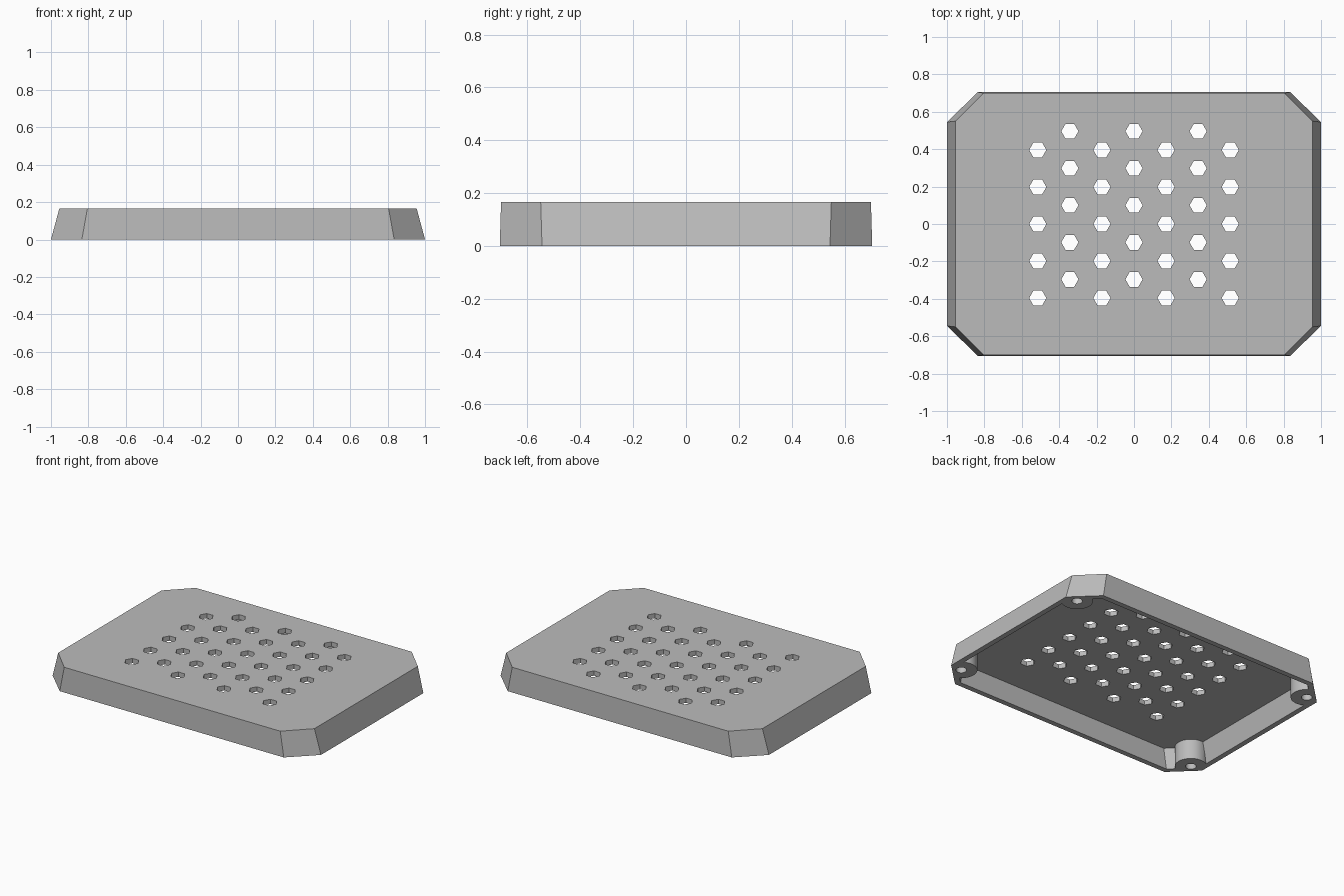
import bpy, bmesh, math
from mathutils import Matrix

if "Cube" in bpy.data.objects:
    bpy.data.objects.remove(bpy.data.objects["Cube"], do_unlink=True)

HEIGHT = 0.167
WALL = 0.035
PLATE = 0.032

grey = bpy.data.materials.new("plain_grey")
grey.use_nodes = True
grey.diffuse_color = (0.5, 0.5, 0.5, 1)
grey.node_tree.nodes["Principled BSDF"].inputs["Base Color"].default_value = (0.5, 0.5, 0.5, 1)


def finish(name, bm):
    bmesh.ops.recalc_face_normals(bm, faces=bm.faces)
    mesh = bpy.data.meshes.new(name)
    bm.to_mesh(mesh)
    bm.free()
    mesh.materials.append(grey)
    obj = bpy.data.objects.new(name, mesh)
    bpy.context.collection.objects.link(obj)
    return obj


def outline(z, inset):
    """Chamfered rectangle at height z, tapering towards the top."""
    k = z / HEIGHT
    slide = inset * math.tan(math.pi / 8)
    x, y = 1 - 0.045 * k - inset, 0.705 - 0.005 * k - inset
    cx, cy = 0.835 - 0.03 * k - slide, 0.545 + 0.005 * k - slide
    quarter = [(x, cy), (cx, y)]
    pts = quarter + [(-a, b) for a, b in reversed(quarter)]
    pts += [(-a, -b) for a, b in pts]
    return [(a, b, z) for a, b in pts]


def tapered_block(name, z0, z1, inset):
    bm = bmesh.new()
    low = [bm.verts.new(p) for p in outline(z0, inset)]
    high = [bm.verts.new(p) for p in outline(z1, inset)]
    bm.faces.new(low)
    bm.faces.new(high)
    n = len(low)
    for i in range(n):
        j = (i + 1) % n
        bm.faces.new((low[i], low[j], high[j], high[i]))
    return finish(name, bm)


def prisms(name, centres, radius, sides, z0, z1):
    bm = bmesh.new()
    for x, y in centres:
        move = Matrix.Translation((x, y, (z0 + z1) / 2)) @ Matrix.Rotation(math.pi / 2, 4, "Z")
        bmesh.ops.create_cone(bm, cap_ends=True, segments=sides, radius1=radius,
                              radius2=radius, depth=z1 - z0, matrix=move)
    return finish(name, bm)


def subtract(target, cutter):
    mod = target.modifiers.new("cut", "BOOLEAN")
    mod.operation = "DIFFERENCE"
    mod.solver = "EXACT"
    mod.object = cutter
    bpy.context.view_layer.objects.active = target
    bpy.ops.object.modifier_apply(modifier=mod.name)
    bpy.data.objects.remove(cutter, do_unlink=True)


# Hollow with room left for the corner screw posts
corners = [(sx * 0.915, sy * 0.55) for sx in (-1, 1) for sy in (-1, 1)]
cavity = tapered_block("cavity", -0.05, HEIGHT - PLATE, WALL)
subtract(cavity, prisms("screw_posts", corners, 0.098, 32, -0.1, 0.25))

# Tray-shaped cover
cover = tapered_block("cover", 0, HEIGHT, 0)
subtract(cover, cavity)

# Blind screw holes in the posts
subtract(cover, prisms("screw_holes", corners, 0.033, 24, -0.05, 0.08))

# Staggered hexagonal vents
vents = []
for col in range(-3, 4):
    shift = 0.1 if col % 2 == 0 else 0
    vents += [(col * 0.1715, row * 0.198 + shift) for row in range(-2, 3)]
subtract(cover, prisms("vent_holes", vents, 0.046, 6, 0.08, 0.25))

# Smooth posts, crisp edges
bpy.ops.object.select_all(action="DESELECT")
cover.select_set(True)
bpy.context.view_layer.objects.active = cover
bpy.ops.object.shade_smooth_by_angle(angle=math.radians(20))
